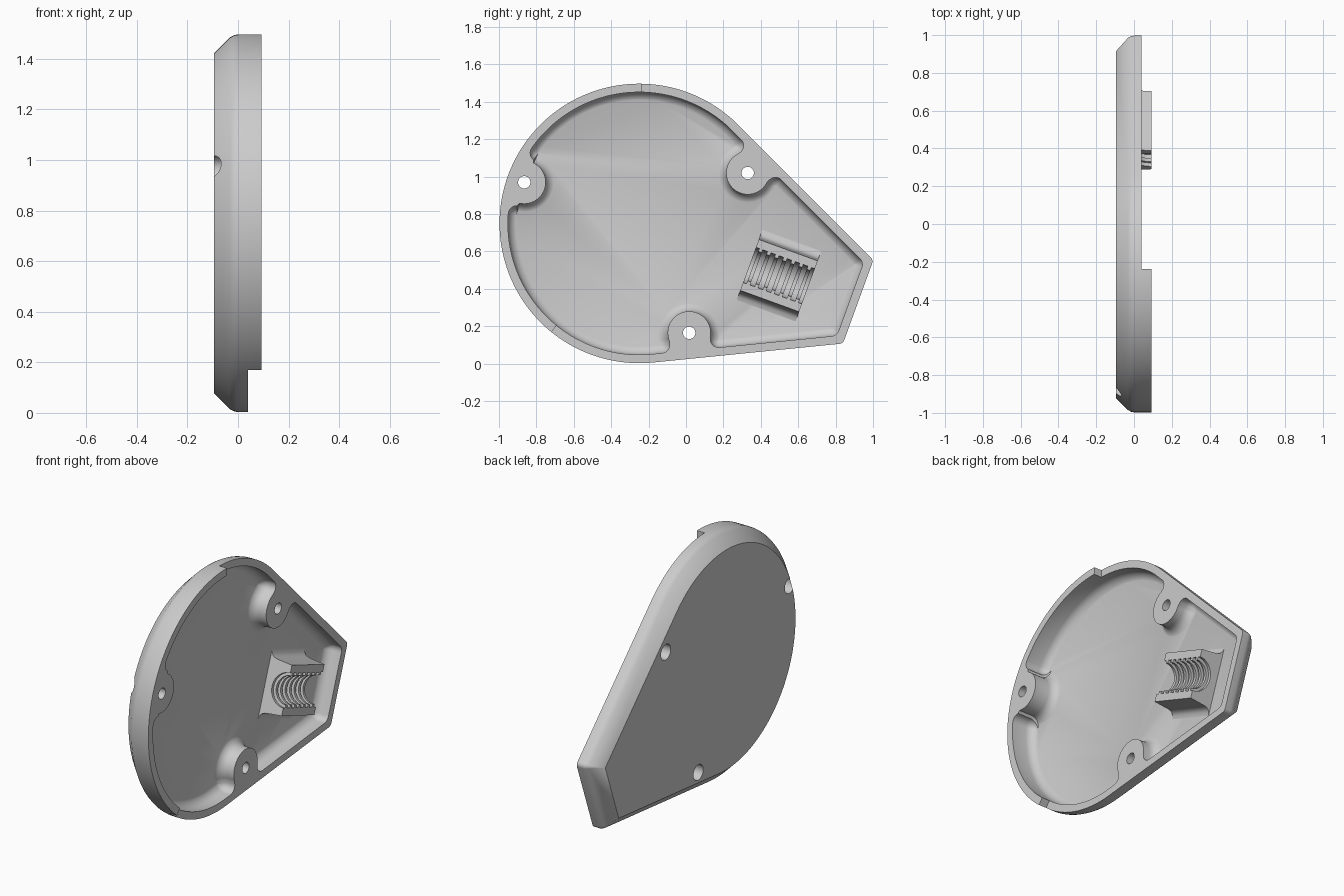
import bpy, bmesh, math
from math import cos, sin, pi, radians, tau
from mathutils import Vector

if "Cube" in bpy.data.objects:
    bpy.data.objects.remove(bpy.data.objects["Cube"])

grey = bpy.data.materials.new("light_grey")
grey.use_nodes = True
grey.diffuse_color = (0.6, 0.6, 0.6, 1)
grey.node_tree.nodes["Principled BSDF"].inputs["Base Color"].default_value = (0.6, 0.6, 0.6, 1)

# Outline: a disc with two tangent sides meeting a slanted end
CENTRE, RADIUS = Vector((-0.25, 0.75)), 0.747
UPPER, LOWER, END = radians(45), radians(275.7), radians(340)
END_DIST = 0.752
BACK, STEP, TOP = -0.095, 0.04, 0.092
BOSSES = [Vector((-0.865, 0.97)), Vector((0.33, 1.02)), Vector((0.017, 0.165))]
BOSS_R, FILLET, WALL = 0.115, 0.045, 0.045


def polar(a, r=1.0):
    return Vector((cos(a), sin(a))) * r


def at(x, pts):
    return [Vector((x, p.x, p.y)) for p in pts]


def circle(c, r, n=40):
    return [c + polar(tau * i / n, r) for i in range(n)]


def meet(a, da, b, db):
    """Point where two lines, given by normal angle and distance, cross."""
    n, m = polar(a), polar(b)
    det = n.x * m.y - n.y * m.x
    return Vector((da * m.y - db * n.y, n.x * db - m.x * da)) / det


def base_path(inset, arc_n=120, corner_n=6):
    """Inset outline as (point, normal angle), counter-clockwise."""
    r = RADIUS - inset
    dist = lambda a: polar(a).dot(CENTRE) + r
    low = meet(LOWER, dist(LOWER), END, END_DIST - inset)
    high = meet(END, END_DIST - inset, UPPER, dist(UPPER))
    path = []
    for corner, a, b in ((low, LOWER, END), (high, END, UPPER + tau)):
        path += [(corner, a + (b - a) * i / corner_n) for i in range(corner_n + 1)]
    for i in range(arc_n + 1):
        a = UPPER + (LOWER - UPPER) * i / arc_n
        path.append((CENTRE + polar(a, r), a))
    return path


def outline(inset):
    rad = max(0.0, 0.03 - inset)
    return [p + polar(a, rad) for p, a in base_path(inset + rad)]


def cavity_path():
    """Path of a ball rolling round the inner wall and the screw bosses."""
    dense, base = [], base_path(WALL + FILLET)
    for (p, a), (q, b) in zip(base, base[1:] + base[:1]):
        n = max(1, int((q - p).length / 0.004))
        straight = n > 8
        dense += [(p.lerp(q, i / n), a) for i in range(n)] if straight else [(p, a)]
    reach = BOSS_R + FILLET
    path, last, hit = [], None, None
    for p, a in dense + dense[:1]:
        inside = [c for c in BOSSES if (p - c).length < reach]
        if inside:
            hit = inside[0]
            continue
        if hit is not None:
            q, b = last
            start = math.atan2(q.y - hit.y, q.x - hit.x)
            stop = math.atan2(p.y - hit.y, p.x - hit.x)
            sweep = (start - stop) % tau
            turn = (start + pi - b) % tau
            path += [(q, b + turn * i / 10) for i in range(1, 10)]
            for i in range(31):
                t = start - sweep * i / 30
                path.append((hit + polar(t, reach), t + pi))
            turn = (a - stop - pi) % tau
            path += [(p, stop + pi + turn * i / 10) for i in range(1, 10)]
            hit = None
        path.append((p, a))
        last = (p, a)
    return path[:-1]


def loft(bm, rings):
    """Closed solid through rings of matching points."""
    vs = [[bm.verts.new(p) for p in ring] for ring in rings]
    n = len(vs[0])
    for lo, hi in zip(vs, vs[1:]):
        for i in range(n):
            j = (i + 1) % n
            bm.faces.new((lo[i], lo[j], hi[j], hi[i]))
    bm.faces.new(vs[0][::-1])
    bm.faces.new(vs[-1])


def make(name, solids):
    bm = bmesh.new()
    for rings in solids:
        loft(bm, rings)
    bmesh.ops.remove_doubles(bm, verts=bm.verts[:], dist=1e-5)
    bmesh.ops.recalc_face_normals(bm, faces=bm.faces[:])
    me = bpy.data.meshes.new(name)
    bm.to_mesh(me)
    bm.free()
    me.materials.append(grey)
    ob = bpy.data.objects.new(name, me)
    bpy.context.collection.objects.link(ob)
    return ob


def activate(ob):
    bpy.ops.object.select_all(action='DESELECT')
    ob.select_set(True)
    bpy.context.view_layer.objects.active = ob


def cut(ob, cutter):
    cutter.hide_render = True
    mod = ob.modifiers.new("cut", 'BOOLEAN')
    mod.operation, mod.solver, mod.object = 'DIFFERENCE', 'EXACT', cutter
    activate(ob)
    bpy.ops.object.modifier_apply(modifier=mod.name)
    bpy.data.objects.remove(cutter)


# Shell with a chamfered back
profile = [(0.075, BACK), (0.012, -0.032), (0.003, -0.015), (0, 0), (0, TOP)]
shell = make("cover_shell", [[at(x, outline(d)) for d, x in profile]])

# Hollow inside, rounded into the floor and round the bosses
path = cavity_path()
FLOOR = -0.055
hollow = [(0.043, FLOOR), (0.03, -0.05), (0.013, -0.037), (0.004, -0.02), (0, -0.005), (0, 0.2)]
cut(shell, make("hollow_cutter",
                [[at(x, [p + polar(a, FILLET - d) for p, a in path]) for d, x in hollow]]))

# Lower the rim everywhere but along the rounded front arc
start, stop = radians(231), radians(449)
sector = [CENTRE] + [CENTRE + polar(start + (stop - start) * i / 12, 2.5) for i in range(13)]
cut(shell, make("step_cutter", [[at(STEP, sector), at(0.3, sector)]]))

# Screw holes with counterbores from the back
for radius, depth in ((0.033, 0.3), (0.047, -0.02)):
    cut(shell, make("hole_cutter", [[at(-0.3, circle(c, radius)), at(depth, circle(c, radius))]
                                    for c in BOSSES]))

# Cable clamp: two ridges with a ribbed round channel between
MID, TILT, HALF = Vector((0, 0.497, 0.471)), radians(20), 0.1675
U = Vector((0, cos(TILT), -sin(TILT)))
V = Vector((0, sin(TILT), cos(TILT)))


def prism(section, u0, u1):
    return [[MID + U * u + V * v + Vector((x, 0, 0)) for v, x in section] for u in (u0, u1)]


def half_round(r, n=20):
    return [(-r * cos(pi * i / n), TOP - r * sin(pi * i / n)) for i in range(n + 1)]


side = [(0.2, FLOOR), (0.18, -0.05), (0.165, -0.038), (0.157, -0.02), (0.154, 0), (0.145, TOP)]
under = FLOOR - 0.01
section = ([(-0.2, under)] + [(-v, x) for v, x in side] + half_round(0.1)
           + side[::-1] + [(0.2, under)])
rib = half_round(0.103) + half_round(0.083)[::-1]
ribs = []
for i in range(7):
    u = (i - 3) * 0.046
    ribs.append(prism(rib, u - 0.01, u + 0.01))
clamp = make("cable_clamp", [prism(section, -HALF, HALF)])
clamp_ribs = make("clamp_ribs", ribs)

for ob in (shell, clamp, clamp_ribs):
    activate(ob)
    bpy.ops.object.shade_smooth_by_angle(angle=radians(32))
